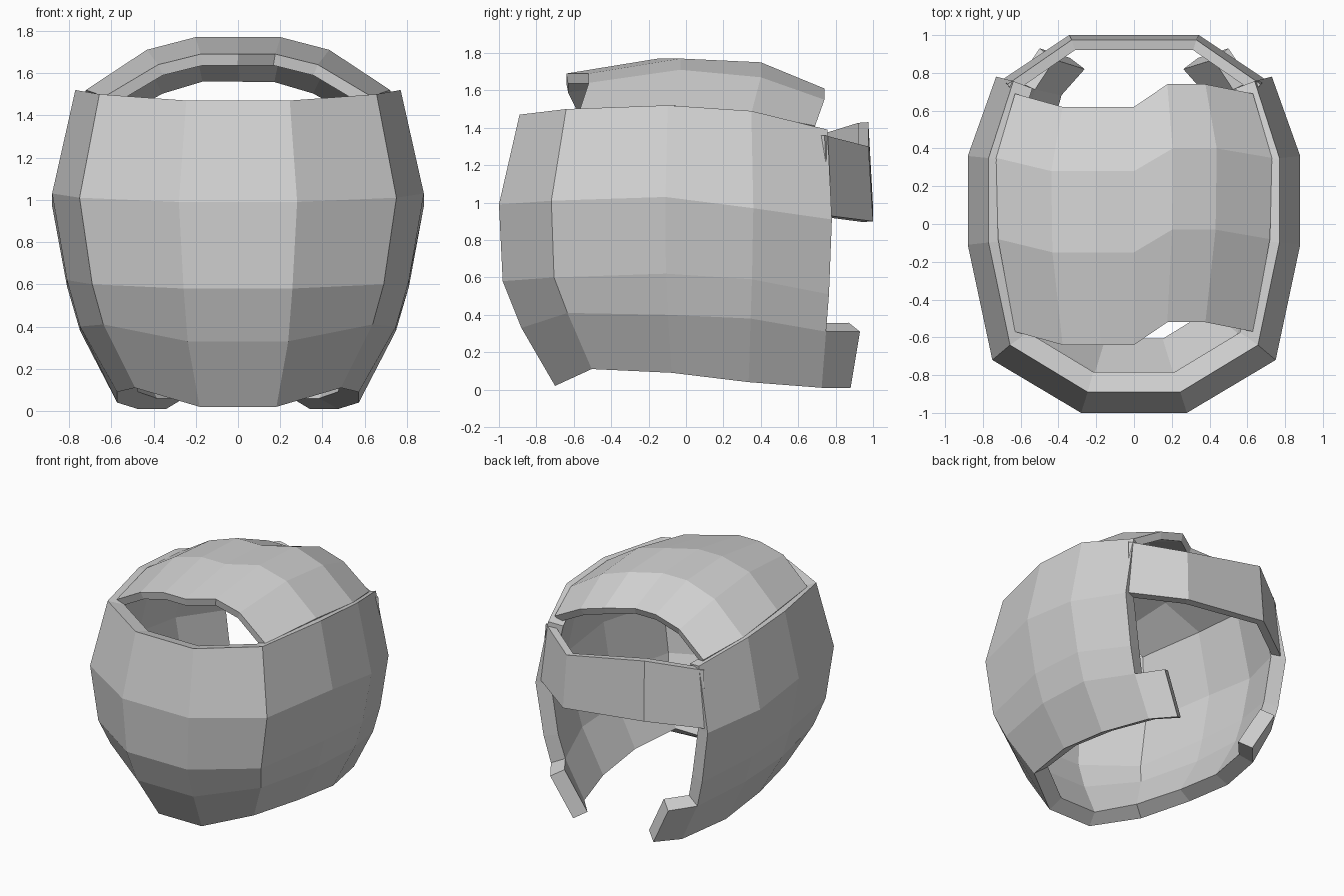
import bpy
import bmesh

if "Cube" in bpy.data.objects:
    bpy.data.objects.remove(bpy.data.objects["Cube"], do_unlink=True)

grey = bpy.data.materials.new("light_grey")
grey.use_nodes = True
tone = (0.65, 0.65, 0.65, 1)
grey.diffuse_color = tone
grey.node_tree.nodes["Principled BSDF"].inputs["Base Color"].default_value = tone


def sheet(name, columns, thickness):
    """Skin a grid of points (None leaves a gap) and thicken it inwards."""
    bm = bmesh.new()
    grid = [[bm.verts.new(p) if p else None for p in col] for col in columns]
    for a, b in zip(grid, grid[1:]):
        for j in range(len(a) - 1):
            corners = (a[j], b[j], b[j + 1], a[j + 1])
            if all(corners):
                bm.faces.new(corners)
    mesh = bpy.data.meshes.new(name)
    bm.to_mesh(mesh)
    bm.free()
    mesh.materials.append(grey)
    obj = bpy.data.objects.new(name, mesh)
    bpy.context.collection.objects.link(obj)
    solid = obj.modifiers.new("thickness", "SOLIDIFY")
    solid.thickness = thickness
    solid.offset = -1
    solid.use_even_offset = True
    return obj


def flip(column):
    return [p and (-p[0], p[1], p[2]) for p in column]


# Shell wall: one plan outline, scaled row by row from the rim down
outline = [(.28, -1), (.75, -.72), (.88, -.11), (.88, .36), (.73, .78)]
rows = [  # width scale, front depth scale, rear depth scale, column heights
    (.875, .89, .97, (1.47, 1.50, 1.52, 1.49, 1.39)),
    (1, 1, 1, (.99, 1.01, 1.03, .97, .91)),
    (.92, .98, .98, (.58, .60, .62, .59, .51)),
    (.85, .88, .96, (.33, .41, .40, .38, .31)),
    (.65, .70, .93, (.02, .11, .09, .04, .01)),
]
half = []
for i, (x, y) in enumerate(outline):
    half.append([(x * w, y * (f if y < 0 else r), heights[i])
                 for w, f, r, heights in rows])

# Lower hooks that carry the bottom row around the back
half.append([None, None, None, (.50, .93, .31), (.34, .88, .01)])
sheet("shell_wall", half[::-1] + [flip(c) for c in half], .11)

# Crown: a skewed arched strap between the two side walls
depths = (-.52, -.03, .40, .74)
widths = (.63, .72, .73, .63)
edge = (1.49, 1.52, 1.48, 1.41)
shoulder = (1.64, 1.71, 1.67, 1.55)
ridge = (1.69, 1.77, 1.75, 1.61)
arch = [(-1, -.05, edge), (-.6, -.12, shoulder), (-.28, -.12, ridge),
        (0, -.12, ridge), (.28, 0, ridge), (.6, 0, shoulder), (1, -.05, edge)]
crown = [[(w * s, d + shift, z) for w, d, z in zip(widths, depths, heights)]
         for s, shift, heights in arch]
sheet("crown", crown, .055)

# Back plate: a folded strap closing the rear, tilted to one side
folds = [(-.67, .74, 1.36, .93), (-.33, .975, 1.43, .98),
         (.33, .975, 1.30, .90), (.67, .74, 1.36, .93)]
plate = [[(x, y, top), (x * 1.04, y + .025, low)] for x, y, top, low in folds]
sheet("back_plate", plate, .055)
